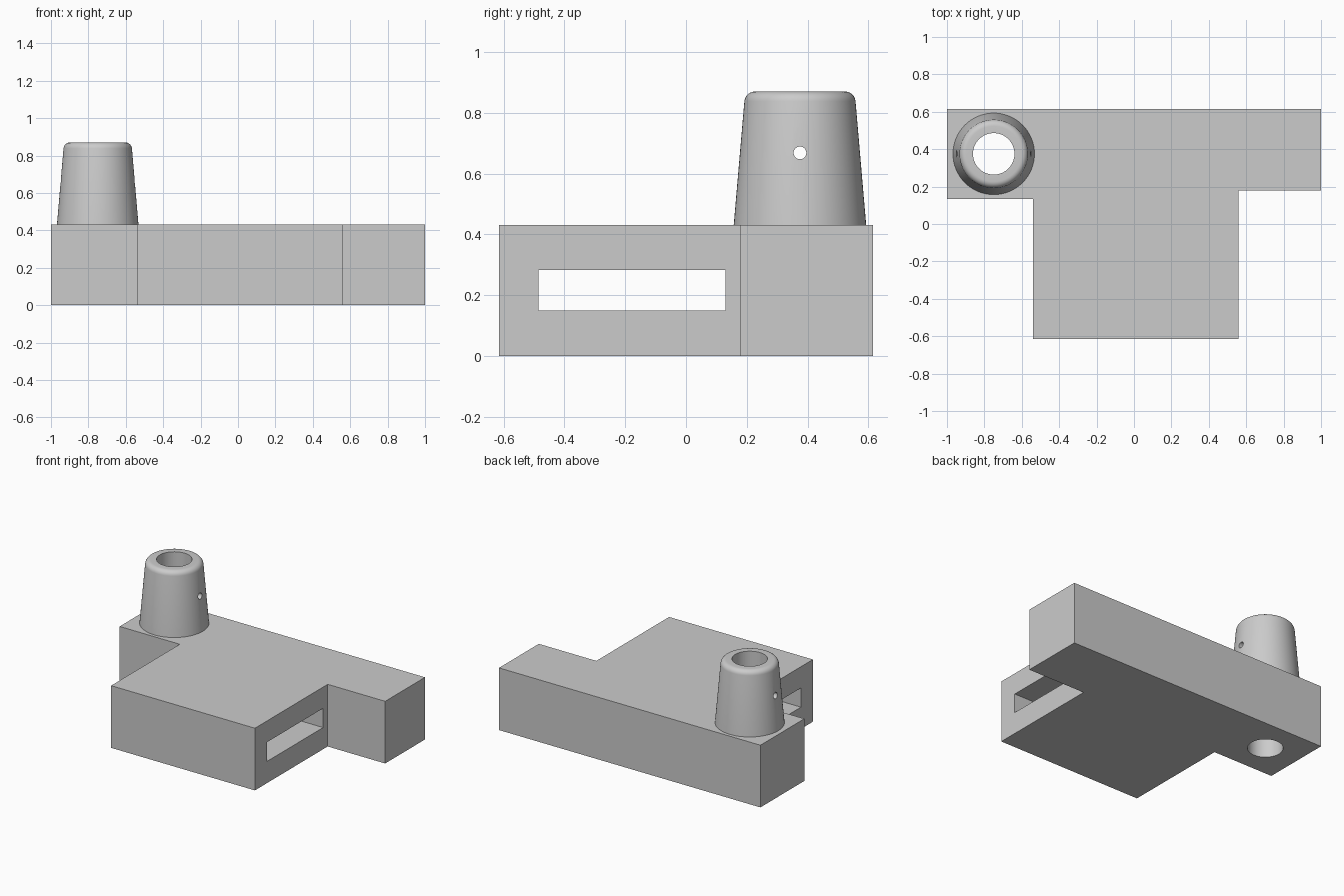
import bpy, bmesh, math
from mathutils import Matrix, Vector

cube = bpy.data.objects.get("Cube")
if cube:
    bpy.data.objects.remove(cube, do_unlink=True)

grey = bpy.data.materials.new("plain grey")
grey.use_nodes = True
colour = (0.6, 0.6, 0.6, 1)
grey.diffuse_color = colour
grey.node_tree.nodes["Principled BSDF"].inputs["Base Color"].default_value = colour

BLOCK_H, TOP = 0.43, 0.87
CX, CY = -0.75, 0.375


def make(name, bm):
    bmesh.ops.recalc_face_normals(bm, faces=bm.faces)
    mesh = bpy.data.meshes.new(name)
    bm.to_mesh(mesh)
    bm.free()
    mesh.materials.append(grey)
    obj = bpy.data.objects.new(name, mesh)
    bpy.context.collection.objects.link(obj)
    return obj


def box(name, lo, hi):
    bm = bmesh.new()
    size, mid = Vector(hi) - Vector(lo), (Vector(hi) + Vector(lo)) / 2
    bmesh.ops.create_cube(bm, size=1, matrix=Matrix.Translation(mid) @ Matrix.Diagonal((*size, 1)))
    return make(name, bm)


def rod(name, radius, length, matrix, sides):
    bm = bmesh.new()
    bmesh.ops.create_cone(bm, cap_ends=True, segments=sides, radius1=radius,
                          radius2=radius, depth=length, matrix=matrix)
    return make(name, bm)


def cut(obj, cutter):
    mod = obj.modifiers.new("cut", "BOOLEAN")
    mod.operation, mod.solver, mod.object = "DIFFERENCE", "EXACT", cutter
    bpy.context.view_layer.objects.active = obj
    bpy.ops.object.modifier_apply(modifier=mod.name)


# Block: T-shaped plan pulled up to full height
plan = [(-1, 0.615), (-1, 0.135), (-0.54, 0.135), (-0.54, -0.615),
        (0.56, -0.615), (0.56, 0.18), (1, 0.18), (1, 0.615)]
bm = bmesh.new()
base = bm.faces.new([bm.verts.new((x, y, 0)) for x, y in plan])
walls = bmesh.ops.extrude_face_region(bm, geom=[base], use_keep_orig=True)
bmesh.ops.translate(bm, vec=(0, 0, BLOCK_H),
                    verts=[v for v in walls["geom"] if isinstance(v, bmesh.types.BMVert)])
block = make("block", bm)

# Boss: tapered profile with a rounded rim, spun round its axis
fillet, rim = 0.035, 0.183
profile = [(0, BLOCK_H), (0.218, BLOCK_H)]
for i in range(7):
    a = math.radians(5 + 85 * i / 6)
    profile.append((rim - fillet + fillet * math.cos(a), TOP - fillet + fillet * math.sin(a)))
profile.append((0, TOP))
bm = bmesh.new()
points = [bm.verts.new((CX + r, CY, z)) for r, z in profile]
edges = [bm.edges.new(pair) for pair in zip(points, points[1:])]
bmesh.ops.spin(bm, geom=points + edges, cent=(CX, CY, 0), axis=(0, 0, 1),
               angle=math.tau, steps=64, use_merge=True)
bmesh.ops.remove_doubles(bm, verts=bm.verts, dist=0.0001)
boss = make("boss", bm)

# Openings: side slot, vertical bore, small cross hole
slot = box("slot_cutter", (-0.8, -0.485, 0.15), (0.8, 0.13, 0.283))
bore = rod("bore_cutter", 0.111, 2, Matrix.Translation((CX, CY, 0.5)), 64)
pin = rod("pin_cutter", 0.021, 1,
          Matrix.Translation((CX, CY, 0.668)) @ Matrix.Rotation(math.pi / 2, 4, "Y"), 24)
for obj, cutter in ((block, slot), (block, bore), (boss, bore), (boss, pin)):
    cut(obj, cutter)
for cutter in (slot, bore, pin):
    bpy.data.objects.remove(cutter, do_unlink=True)

# Smooth the round surfaces, keep the edges sharp
for obj in (block, boss):
    bpy.ops.object.select_all(action="DESELECT")
    obj.select_set(True)
    bpy.context.view_layer.objects.active = obj
    bpy.ops.object.shade_smooth_by_angle(angle=math.radians(30))
